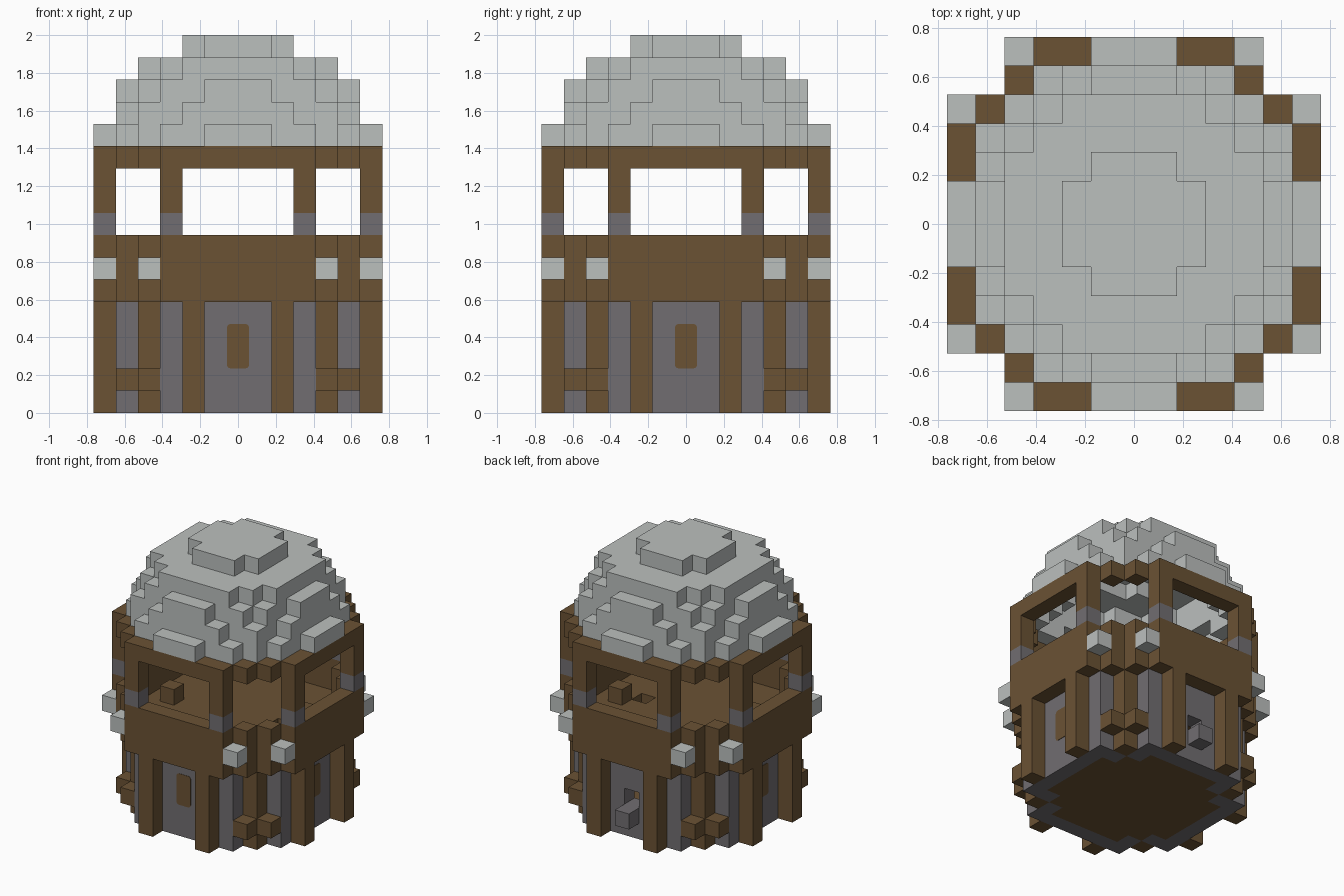
import bpy
import bmesh
from mathutils import Vector

if "Cube" in bpy.data.objects:
    bpy.data.objects.remove(bpy.data.objects["Cube"], do_unlink=True)

U = 2 / 17  # edge of one block


def material(name, rgb):
    m = bpy.data.materials.new(name)
    m.use_nodes = True
    colour = (*rgb, 1)
    m.diffuse_color = colour
    m.node_tree.nodes["Principled BSDF"].inputs["Base Color"].default_value = colour
    return m


BROWN = material("brown wood", (0.145, 0.084, 0.034))
STONE = material("dark grey stone", (0.165, 0.155, 0.165))
PALE = material("pale grey", (0.50, 0.525, 0.515))


def mirrored(points):
    """All eight reflections of plan points about both axes and diagonals."""
    return {(sx * p, sy * q) for a, b in points for p, q in ((a, b), (b, a))
            for sx in (-1, 1) for sy in (-1, 1)}


def disc(widths):
    """Filled plan from the half width of each row, counted from the middle."""
    return {(x, s * y) for y, w in enumerate(widths) for s in (-1, 1)
            for x in range(-w, w + 1)}


def stack(plan, low, high):
    return {(x, y, z) for x, y in plan for z in range(low, high)}


# Plans of the storeys
ring = mirrored([(x, 6) for x in range(4)] + [(4, 5)])
platform = disc([6, 6, 6, 6, 5, 4, 3])
wall_plan = mirrored([(x, 5) for x in range(4)] + [(3, 4)])
room = disc([4, 4, 4, 3, 2])

# Dome: stacked discs, hollowed to a shell one block thick
layers = [
    [6, 6, 5, 5, 4, 3, 1],
    [5, 5, 5, 4, 4, 2],
    [5, 5, 4, 4, 3, 1],
    [4, 4, 4, 3, 2],
    [2, 2, 1],
]
dome = set()
for i, widths in enumerate(layers):
    dome |= stack(disc(widths), 12 + i, 13 + i)
SIDES = [(1, 0, 0), (-1, 0, 0), (0, 1, 0), (0, -1, 0), (0, 0, 1), (0, 0, -1)]


def shift(c, d):
    return (c[0] + d[0], c[1] + d[1], c[2] + d[2])


inside = {c for c in dome
          if all(shift(c, d) in dome or shift(c, d)[2] < 12 for d in SIDES)}

parts = {
    "ground_floor": (stack(room, 0, 1), BROWN),
    "lower_walls": (stack(wall_plan, 0, 5) - {(0, 5, 2)}, STONE),
    "lower_posts": (stack(mirrored([(2, 6), (4, 4)]), 0, 5), BROWN),
    "corner_brackets": (stack(mirrored([(4, 5)]), 1, 2), BROWN),
    "back_step": ({(0, 6, 1)}, STONE),
    "upper_floor": (stack(platform - ring - {(3, 0)}, 5, 6), BROWN),
    "parapet": (stack(ring, 5, 8), BROWN),
    "corner_lamps": (stack(mirrored([(4, 6)]), 6, 7), PALE),
    "floor_crates": ({(-4, -1, 6), (4, 1, 6)}, BROWN),
    "pillar_bases": (stack(mirrored([(3, 6)]), 8, 9), STONE),
    "pillars": (stack(mirrored([(3, 6)]), 9, 11), BROWN),
    "top_beam": (stack(ring, 11, 12), BROWN),
    "dome": (dome - inside, PALE),
}
occupied = set().union(*(cells for cells, _ in parts.values()))


def finish(bm, name, mat):
    mesh = bpy.data.meshes.new(name)
    bm.to_mesh(mesh)
    bm.free()
    mesh.materials.append(mat)
    obj = bpy.data.objects.new(name, mesh)
    bpy.context.collection.objects.link(obj)
    return obj


def build_blocks(name, cells, mat):
    """Outer faces of a set of blocks, merged where flat."""
    bm = bmesh.new()
    for c in sorted(cells):
        centre = Vector((c[0], c[1], c[2] + 0.5))
        for d in SIDES:
            if shift(c, d) in occupied:
                continue
            n = Vector(d)
            u = Vector((d[1], d[2], d[0]))
            v = n.cross(u)
            corners = [(-1, -1), (1, -1), (1, 1), (-1, 1)]
            bm.faces.new([bm.verts.new((centre + (n + u * a + v * b) / 2) * U)
                          for a, b in corners])
    bmesh.ops.remove_doubles(bm, verts=bm.verts, dist=U / 100)
    bmesh.ops.dissolve_limit(bm, angle_limit=0.02, verts=bm.verts, edges=bm.edges)
    return finish(bm, name, mat)


for name, (cells, mat) in parts.items():
    build_blocks(name, cells, mat)


# Thin rounded window plates on three sides
def window(name, x, y):
    bm = bmesh.new()
    bmesh.ops.create_cube(bm, size=1)
    thin = 0.006
    size = (thin if x else U, thin if y else U, 2 * U)
    bmesh.ops.scale(bm, vec=size, verts=bm.verts)
    axis = Vector((1, 0, 0)) if x else Vector((0, 1, 0))
    edges = [e for e in bm.edges
             if abs((e.verts[0].co - e.verts[1].co).normalized().dot(axis)) > 0.9]
    bmesh.ops.bevel(bm, geom=edges, offset=0.02, segments=3, profile=0.5,
                    affect="EDGES")
    bmesh.ops.translate(bm, vec=(x * 5.5 * U, y * 5.5 * U, 3 * U), verts=bm.verts)
    finish(bm, name, BROWN)


window("front_window", 0, -1)
window("left_window", 1, 0)
window("right_window", -1, 0)
